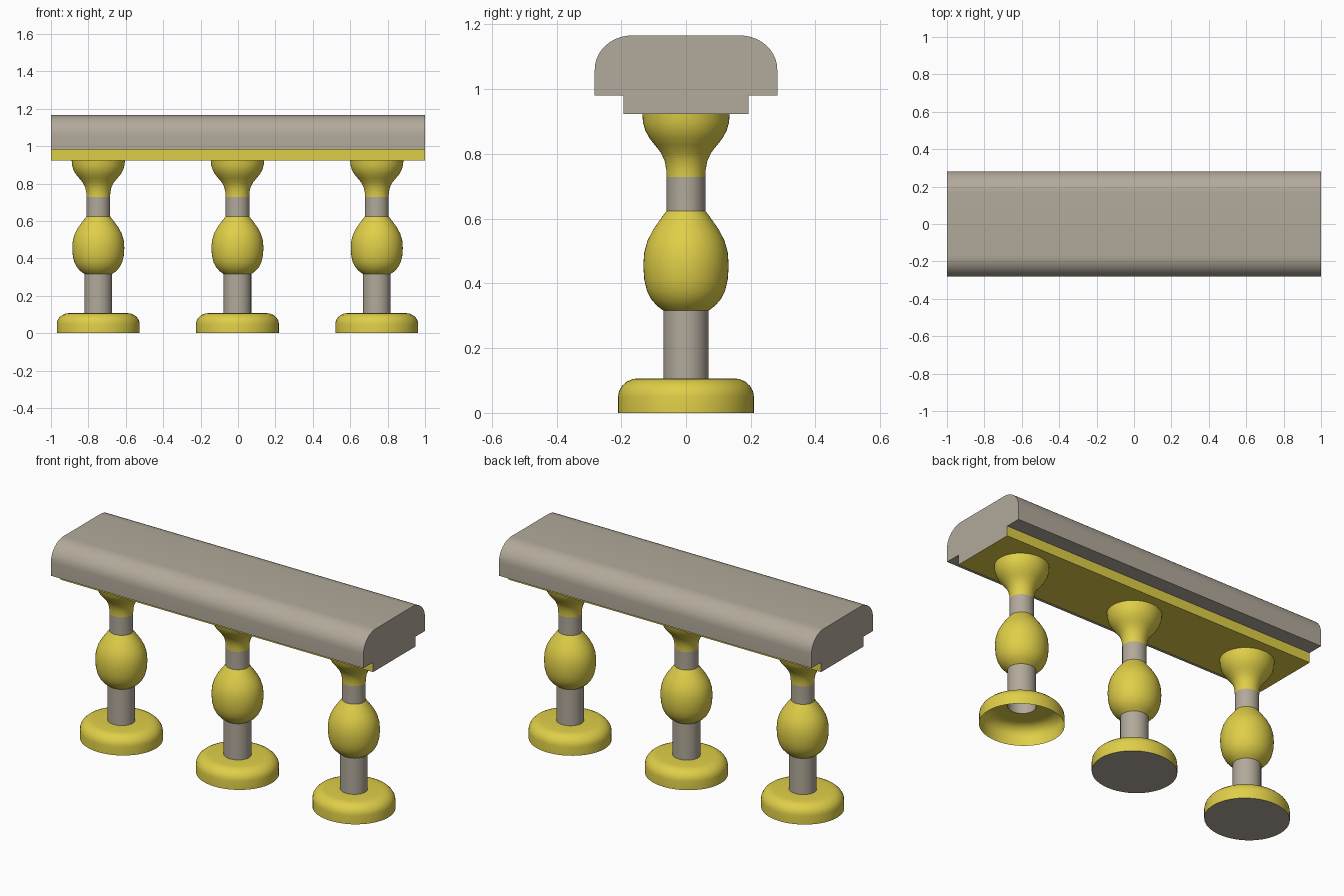
import bpy, bmesh, math

if "Cube" in bpy.data.objects:
    bpy.data.objects.remove(bpy.data.objects["Cube"])


def material(name, rgb):
    m = bpy.data.materials.new(name)
    m.diffuse_color = (*rgb, 1.0)
    m.use_nodes = True
    m.node_tree.nodes["Principled BSDF"].inputs["Base Color"].default_value = m.diffuse_color
    return m


STONE = material("warm_grey_stone", (0.445, 0.398, 0.325))
YELLOW = material("yellow_paint", (0.74, 0.62, 0.065))


def finish(name, bm):
    me = bpy.data.meshes.new(name)
    bm.to_mesh(me)
    bm.free()
    me.materials.append(STONE)
    me.materials.append(YELLOW)
    ob = bpy.data.objects.new(name, me)
    bpy.context.collection.objects.link(ob)
    bpy.ops.object.select_all(action='DESELECT')
    ob.select_set(True)
    bpy.context.view_layer.objects.active = ob
    bpy.ops.object.shade_smooth_by_angle(angle=math.radians(28))
    return ob


# Handrail: extruded cross-section with rounded top and a stepped underside
def handrail():
    half = [(0.193, 0.924), (0.193, 0.981), (0.282, 0.981)]
    for i in range(11):
        a = math.pi / 2 * i / 10
        half.append((0.167 + 0.115 * math.cos(a), 1.06 + 0.106 * math.sin(a)))
    outline = half + [(-y, z) for y, z in reversed(half)]
    bm = bmesh.new()
    left = [bm.verts.new((-1, y, z)) for y, z in outline]
    right = [bm.verts.new((1, y, z)) for y, z in outline]
    n = len(outline)
    for i in range(n):
        j = (i + 1) % n
        f = bm.faces.new((left[i], left[j], right[j], right[i]))
        # the low step's sides and underside are yellow
        if f.calc_center_median().z < 0.97:
            f.material_index = 1
    bm.faces.new(left)
    bm.faces.new(right)
    bmesh.ops.recalc_face_normals(bm, faces=bm.faces[:])
    finish("handrail", bm)


# Baluster profile (radius, height): foot, shaft, bulb, neck, capital
PROFILE = [(0.210, 0), (0.210, 0.05), (0.207, 0.067), (0.198, 0.083),
           (0.184, 0.096), (0.167, 0.104), (0.148, 0.107), (0.070, 0.107),
           (0.070, 0.316), (0.090, 0.331), (0.108, 0.352), (0.121, 0.378),
           (0.129, 0.412), (0.132, 0.455), (0.129, 0.496), (0.119, 0.532),
           (0.102, 0.565), (0.080, 0.597), (0.060, 0.624), (0.060, 0.728),
           (0.061, 0.752), (0.066, 0.778), (0.077, 0.803), (0.096, 0.827),
           (0.114, 0.850), (0.126, 0.873), (0.133, 0.898), (0.135, 0.924)]
SEGMENTS = 48
STRETCH = 1.055  # slightly oval along the rail


def baluster(name, x, capped):
    bm = bmesh.new()
    rings = []
    for r, z in PROFILE:
        rings.append([bm.verts.new((x + STRETCH * r * math.cos(2 * math.pi * k / SEGMENTS),
                                    r * math.sin(2 * math.pi * k / SEGMENTS), z))
                      for k in range(SEGMENTS)])
    for lo, hi in zip(rings, rings[1:]):
        for k in range(SEGMENTS):
            j = (k + 1) % SEGMENTS
            f = bm.faces.new((lo[k], lo[j], hi[j], hi[k]))
            z = f.calc_center_median().z
            grey = 0.11 < z < 0.315 or 0.63 < z < 0.72
            f.material_index = 0 if grey else 1
    # grey underside of the foot
    if capped:
        bm.faces.new(list(reversed(rings[0]))).material_index = 0
    finish(name, bm)


handrail()
# the right-hand baluster is open underneath
for name, x, capped in (("left_baluster", -0.747, True),
                        ("middle_baluster", -0.003, True),
                        ("right_baluster", 0.742, False)):
    baluster(name, x, capped)
